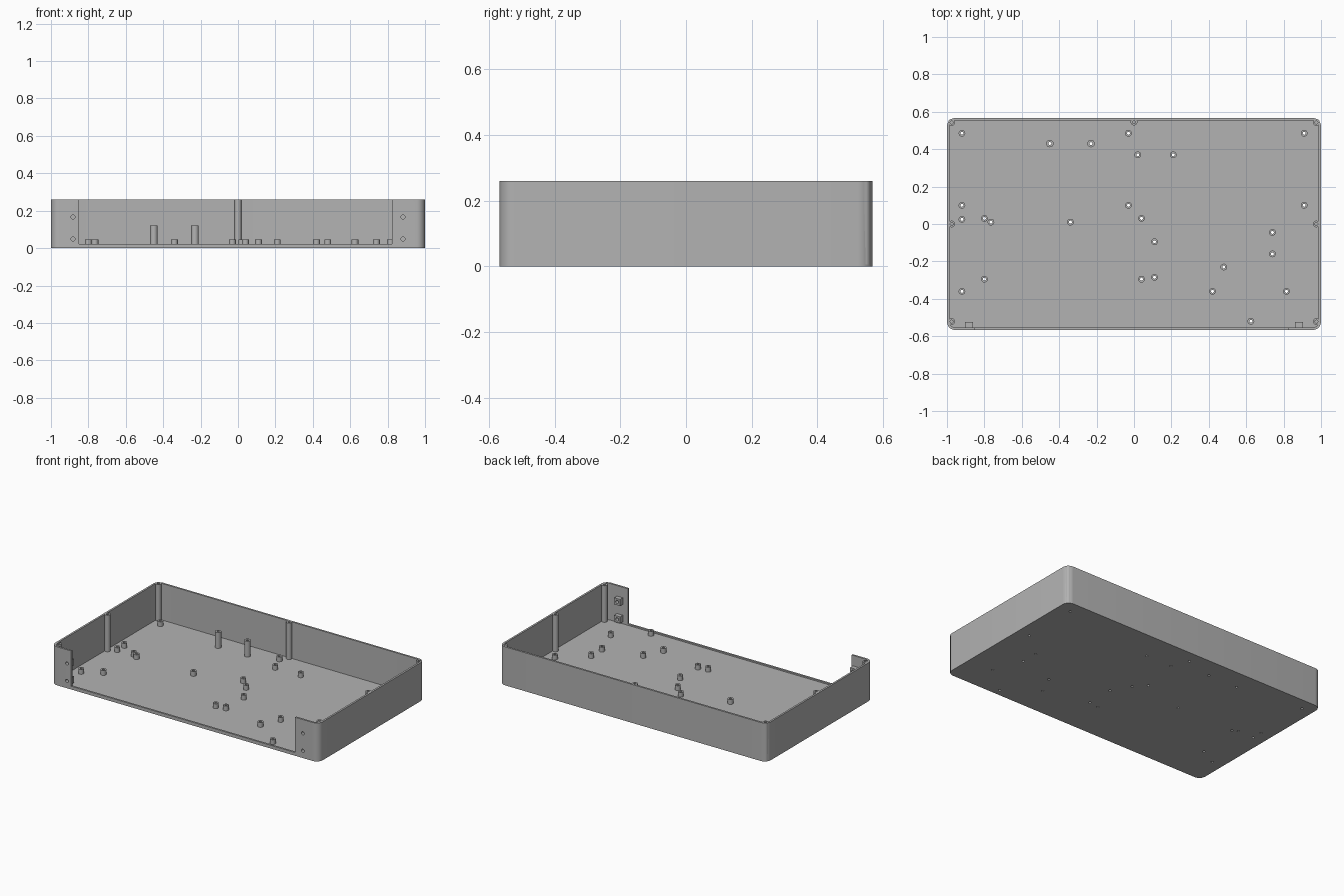
import bpy, bmesh, math
from mathutils import Matrix, Vector

cube = bpy.data.objects.get("Cube")
if cube:
    bpy.data.objects.remove(cube)

HALF_X, HALF_Y, HEIGHT = 1.0, 0.567, 0.26
WALL, FLOOR, LIP, CORNER = 0.013, 0.013, 0.022, 0.045
POST_R, POST_HOLE, PEG_R, PEG_HOLE = 0.018, 0.008, 0.018, 0.008
PEG_TOP, TALL_TOP = 0.045, 0.12

grey = bpy.data.materials.new("plain grey")
grey.use_nodes = True
grey.diffuse_color = (0.45, 0.45, 0.45, 1)
grey.node_tree.nodes["Principled BSDF"].inputs["Base Color"].default_value = grey.diffuse_color


def make(name, bm):
    bmesh.ops.recalc_face_normals(bm, faces=bm.faces)
    mesh = bpy.data.meshes.new(name)
    bm.to_mesh(mesh)
    bm.free()
    mesh.materials.append(grey)
    obj = bpy.data.objects.new(name, mesh)
    bpy.context.collection.objects.link(obj)
    return obj


def add_box(bm, low, high):
    low, high = Vector(low), Vector(high)
    matrix = Matrix.Translation((low + high) / 2) @ Matrix.Diagonal((*(high - low), 1))
    bmesh.ops.create_cube(bm, size=1, matrix=matrix)


def add_rod(bm, x, y, bottom, top, radius, sides=24):
    bmesh.ops.create_cone(bm, cap_ends=True, segments=sides, radius1=radius, radius2=radius,
                          depth=top - bottom, matrix=Matrix.Translation((x, y, (bottom + top) / 2)))


def rounded_block(name, inset, bottom, top):
    """Upright block with rounded corners."""
    bm = bmesh.new()
    radius, steps, verts = CORNER - inset, 8, []
    for quarter, (sx, sy) in enumerate([(1, 1), (-1, 1), (-1, -1), (1, -1)]):
        for i in range(steps + 1):
            a = (quarter + i / steps) * math.pi / 2
            verts.append(bm.verts.new((sx * (HALF_X - CORNER) + radius * math.cos(a),
                                       sy * (HALF_Y - CORNER) + radius * math.sin(a), bottom)))
    face = bm.faces.new(verts)
    extruded = bmesh.ops.extrude_face_region(bm, geom=[face])["geom"]
    bmesh.ops.translate(bm, vec=(0, 0, top - bottom),
                        verts=[v for v in extruded if isinstance(v, bmesh.types.BMVert)])
    return make(name, bm)


def combine(target, tool, operation):
    """Apply a boolean and discard the tool."""
    mod = target.modifiers.new("shape", 'BOOLEAN')
    mod.operation, mod.solver, mod.object = operation, 'EXACT', tool
    graph = bpy.context.evaluated_depsgraph_get()
    mesh = bpy.data.meshes.new_from_object(target.evaluated_get(graph))
    target.modifiers.clear()
    target.data = mesh
    bpy.data.objects.remove(tool)


def smooth(obj):
    bpy.ops.object.select_all(action='DESELECT')
    obj.select_set(True)
    bpy.context.view_layer.objects.active = obj
    bpy.ops.object.shade_smooth_by_angle(angle=math.radians(30))


# Positions of standoffs, lid posts and side screws
pegs = [(-.92, .485), (-.03, .485), (.91, .485), (.02, .37), (.21, .37),
        (-.92, .1), (-.03, .1), (.91, .1), (-.92, .025), (-.8, .03),
        (-.765, .01), (-.34, .01), (.04, .03), (.11, -.095), (.74, -.045),
        (.74, -.16), (.48, -.23), (.11, -.285), (.04, -.295), (-.8, -.295),
        (-.92, -.36), (.42, -.36), (.815, -.36), (.625, -.52)]
tall_pegs = [(-.45, .43), (-.23, .43)]
posts = [(0, .545)] + [(s * .975, y) for s in (-1, 1) for y in (.543, 0, -.522)]
screws = [(s * .882, z) for s in (-1, 1) for z in (.049, .167)]

# Hollow tray
case = rounded_block("case", 0, 0, HEIGHT)
combine(case, rounded_block("cavity", WALL, FLOOR, HEIGHT + 0.1), 'DIFFERENCE')

# Wide opening in the front wall, leaving a low lip
bm = bmesh.new()
add_box(bm, (-0.85, -HALF_Y - 0.1, LIP), (0.823, -HALF_Y + 0.03, HEIGHT + 0.1))
combine(case, make("front_opening", bm), 'DIFFERENCE')

# Lid posts along the walls and screw blocks behind the front panels
bm = bmesh.new()
for x, y in posts:
    add_rod(bm, x, y, FLOOR / 2, HEIGHT, POST_R)
for x, z in screws:
    add_box(bm, (x - 0.022, -HALF_Y + WALL / 2, z - 0.022), (x + 0.022, -0.524, z + 0.022))
combine(case, make("posts_and_blocks", bm), 'UNION')

# Holes in the posts, floor and front panels
bm = bmesh.new()
for x, y in posts:
    add_rod(bm, x, y, HEIGHT - 0.1, HEIGHT + 0.1, POST_HOLE, 16)
for x, y in pegs + tall_pegs:
    add_rod(bm, x, y, -0.1, FLOOR + 0.01, PEG_HOLE, 16)
for x, z in screws:
    bmesh.ops.create_cone(bm, cap_ends=True, segments=16, radius1=0.011, radius2=0.011, depth=0.2,
                          matrix=Matrix.Translation((x, -HALF_Y, z)) @ Matrix.Rotation(math.pi / 2, 4, 'X'))
combine(case, make("holes", bm), 'DIFFERENCE')
smooth(case)


def standoff(name, x, y, top, radius):
    """Open tube standing on the floor."""
    bm = bmesh.new()
    outline = [(PEG_HOLE, FLOOR), (PEG_HOLE, top), (radius, top), (radius, FLOOR)]
    verts = [bm.verts.new((r, 0, z)) for r, z in outline]
    edges = [bm.edges.new(pair) for pair in zip(verts, verts[1:])]
    bmesh.ops.spin(bm, geom=verts + edges, axis=(0, 0, 1), cent=(0, 0, 0),
                   angle=math.tau, steps=16, use_merge=True)
    bmesh.ops.remove_doubles(bm, verts=bm.verts, dist=0.0001)
    # Close the foot so the tube is a solid ring
    bmesh.ops.bridge_loops(bm, edges=[e for e in bm.edges if e.is_boundary])
    obj = make(name, bm)
    obj.location = (x, y, 0)
    smooth(obj)


# Standoffs
for i, (x, y) in enumerate(pegs):
    standoff(f"standoff_{i + 1}", x, y, PEG_TOP, PEG_R)
for i, (x, y) in enumerate(tall_pegs):
    standoff(f"tall_standoff_{i + 1}", x, y, TALL_TOP, PEG_R + 0.002)
